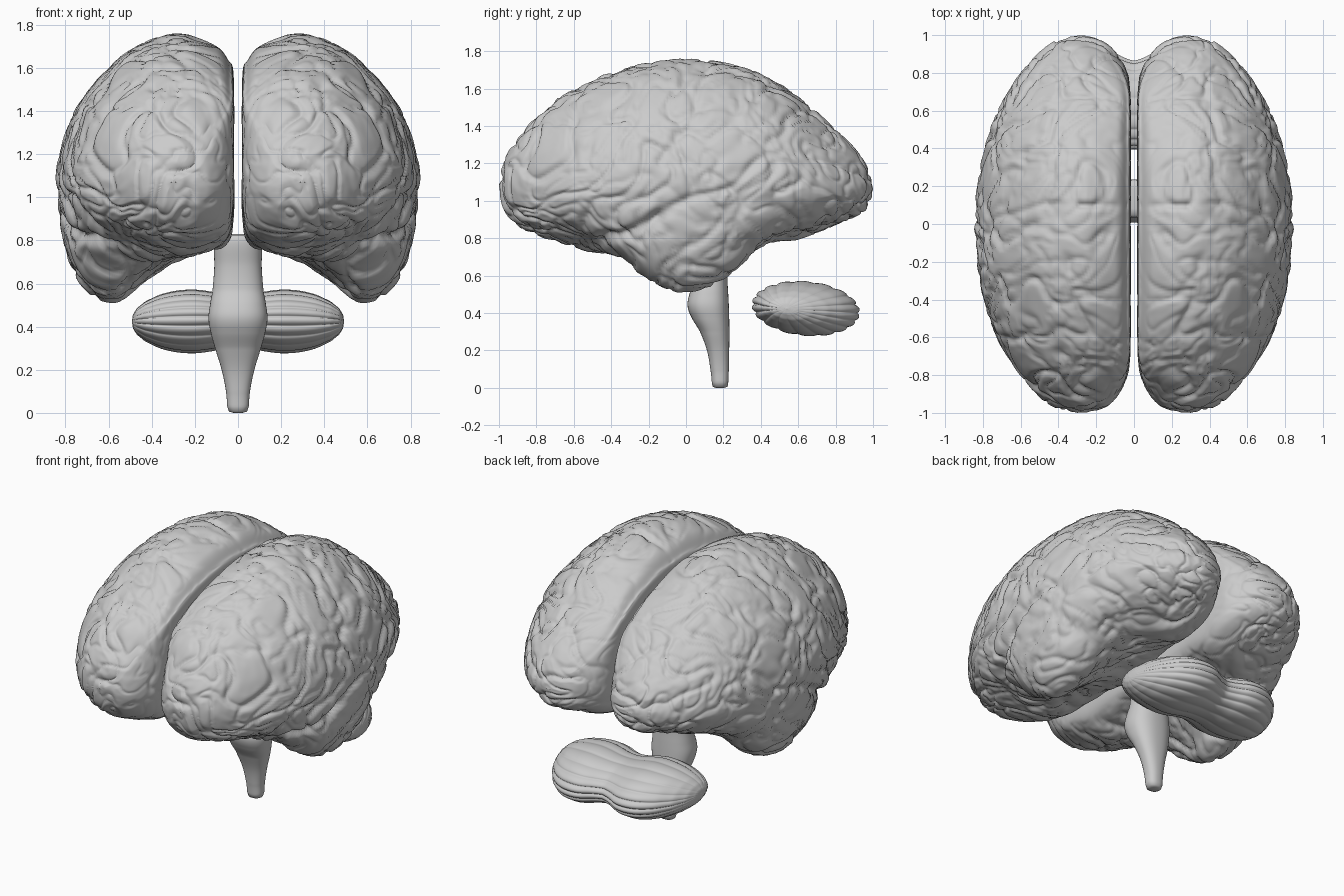
import bpy, bmesh, math
from mathutils import Vector, Matrix, noise

cube = bpy.data.objects.get("Cube")
if cube:
    bpy.data.objects.remove(cube, do_unlink=True)

grey = bpy.data.materials.new("tissue_grey")
grey.use_nodes = True
grey.diffuse_color = (0.6, 0.6, 0.6, 1)
grey.node_tree.nodes["Principled BSDF"].inputs["Base Color"].default_value = (0.6, 0.6, 0.6, 1)


def cubic(p0, p1, p2, p3, f):
    return p1 + 0.5 * f * (p2 - p0 + f * (2 * p0 - 5 * p1 + 4 * p2 - p3 + f * (3 * (p1 - p2) + p3 - p0)))


def closed_curve(points, count):
    """Smooth closed loop through a few points."""
    pts, n = [Vector(p) for p in points], len(points)
    out = []
    for k in range(count):
        i, f = divmod(k * n / count, 1)
        i = int(i)
        out.append(cubic(pts[i - 1], pts[i], pts[(i + 1) % n], pts[(i + 2) % n], f))
    return out


def sample(keys, rows, t):
    """Smooth value of a table of rows at position t."""
    i = 0
    while i < len(keys) - 2 and t > keys[i + 1]:
        i += 1
    f = min(1, max(0, (t - keys[i]) / (keys[i + 1] - keys[i])))
    r = [rows[min(max(j, 0), len(rows) - 1)] for j in range(i - 1, i + 3)]
    return [cubic(a, b, c, d, f) for a, b, c, d in zip(*r)]


def smooth(a, b, x):
    x = min(1, max(0, (x - a) / (b - a)))
    return x * x * (3 - 2 * x)


def loft(name, rings, displace=None):
    """Skin closed rings, cap the ends, optionally push vertices along their normals."""
    bm = bmesh.new()
    loops = [[bm.verts.new(p) for p in ring] for ring in rings]
    n = len(loops[0])
    for a, b in zip(loops, loops[1:]):
        for i in range(n):
            bm.faces.new((a[i], a[(i + 1) % n], b[(i + 1) % n], b[i]))
    bm.faces.new(loops[0])
    bm.faces.new(loops[-1])
    bmesh.ops.recalc_face_normals(bm, faces=bm.faces)
    bm.normal_update()
    if displace:
        moves = [v.normal * displace(v.co, v.normal) for v in bm.verts]
        for v, m in zip(bm.verts, moves):
            v.co += m
    mesh = bpy.data.meshes.new(name)
    bm.to_mesh(mesh)
    bm.free()
    return add(name, mesh)


def add(name, mesh):
    mesh.materials.clear()
    mesh.materials.append(grey)
    mesh.shade_smooth()
    obj = bpy.data.objects.new(name, mesh)
    bpy.context.collection.objects.link(obj)
    return obj


# Hemisphere stations: y, inner x, outer x, bottom, top
stations = [
    (-1, .3, .3, 1.08, 1.08), (-.95, .13, .45, .92, 1.25), (-.8, .035, .595, .82, 1.45),
    (-.6, .02, .72, .76, 1.59), (-.4, .02, .785, .69, 1.68), (-.2, .02, .825, .58, 1.73),
    (0, .02, .835, .515, 1.75), (.2, .02, .825, .585, 1.735), (.4, .02, .79, .735, 1.67),
    (.6, .02, .715, .80, 1.55), (.8, .035, .595, .875, 1.375), (.95, .14, .44, .95, 1.2),
    (1, .29, .29, 1.06, 1.06)]
keys = [math.acos(-s[0]) for s in stations]

# Unit cross-sections, inner side at 0: middle with hanging temporal lobe, plain ends, round tips
SEG, RINGS = 230, 220
middle = closed_curve([(0, .2), (0, .72), (.03, .83), (.11, .93), (.34, 1), (.61, .875), (.86, .56), (.98, .22),
                       (1, -.1), (.95, -.57), (.85, -.88), (.68, -1), (.49, -.8), (.28, -.63), (.05, -.53),
                       (0, -.3)], SEG)
plain = closed_curve([(0, .2), (0, .72), (.03, .83), (.11, .93), (.34, 1), (.61, .9), (.86, .59), (.98, .23),
                      (1, -.1), (.95, -.42), (.84, -.68), (.66, -.86), (.45, -.97), (.25, -1), (.05, -.8),
                      (0, -.3)], SEG)
disc = closed_curve([(.5 - .5 * math.cos(a), math.sin(a)) for a in
                     [math.pi * d for d in (.06, .2, .27, .35, .47, .6, .75, .92, 1.05, 1.17, 1.28, 1.4, 1.5,
                                            1.62, 1.75, 1.9)]], SEG)


def hemisphere_ring(t):
    y, xi, xo, zb, zt = sample(keys, stations, t)
    w = smooth(.15, .6, abs(y - .03))
    tip = smooth(.65, 1, abs(y))
    zc = 1.07
    ring = []
    for m, p, q in zip(middle, plain, disc):
        u, v = m.lerp(p, w).lerp(q, tip)
        ring.append((xi + u * (xo - xi), y, zc + v * ((zt - zc) if v > 0 else (zc - zb))))
    return ring


def groove(y, z, a, b, width):
    """Depth factor of a furrow along a segment seen from the side."""
    p, a, b = Vector((y, z)), Vector(a), Vector(b)
    f = min(1, max(0, (p - a).dot(b - a) / (b - a).length_squared))
    return math.exp(-((p - a.lerp(b, f)).length / width) ** 2)


def folds(co, no):
    """Meandering furrows between rounded ridges, fading on the flat inner wall and at the tips."""
    wall = smooth(.4, .9, -no.x) * (1 - smooth(.08, .2, co.x)) * (1 - .7 * smooth(.55, .8, abs(co.y)))
    mask = (1 - .95 * wall) * (.5 + .5 * smooth(.05, .3, co.x))
    mask *= smooth(.01, .05, math.hypot(co.x - .3, co.z - 1.07))
    warp = noise.noise_vector(co * 3.2)
    q = co + .12 * warp
    big = noise.noise(q * 5 + Vector((3, 1, 7)))
    fine = noise.noise(q * 9 + Vector((9, 4, 2)) + warp * .5)
    ridge = min(1, abs(big) * 5) ** .6
    small = min(1, abs(fine) * 4.5) ** .7
    d = .021 * (ridge - .78) + .012 * (small - .78) + .005 * big
    d += .003 * noise.noise(q * 22)
    if co.x > .3:
        y, z = co.y + .08 * warp.x, co.z + .08 * warp.y
        d -= .04 * groove(y, z, (-.42, .80), (-.15, .93), .035)
        d -= .018 * groove(y, z, (-.15, .93), (.42, 1.2), .022)
        d -= .012 * groove(y, z, (-.12, 1.2), (.1, 1.7), .02)
    elif no.z > .3:
        d -= .015 * math.exp(-((co.y - .1) / .015) ** 2)
    return d * mask


left = loft("left_hemisphere", [hemisphere_ring(math.pi * (k + .15) / (RINGS + .3)) for k in range(RINGS + 1)], folds)
mirrored = left.data.copy()
mirrored.transform(Matrix.Scale(-1, 4, Vector((1, 0, 0))))
mirrored.flip_normals()
add("right_hemisphere", mirrored)

# Brain stem stations: height, half width, front y, back y
stem = [(0, .02, .16, .205), (.006, .042, .143, .222), (.03, .05, .138, .226), (.1, .056, .13, .229),
        (.2, .076, .112, .231), (.3, .106, .075, .232), (.38, .128, .028, .231), (.44, .137, .008, .229),
        (.5, .13, .018, .226), (.57, .118, .045, .222), (.68, .11, .05, .222), (.79, .112, .035, .235),
        (.825, .1, .045, .225), (.83, .05, .08, .19)]


def stem_ring(z):
    w, a, b = sample([s[0] for s in stem], [s[1:] for s in stem], z)
    ring = []
    for k in range(48):
        t = 2 * math.pi * k / 48
        c, s = math.cos(t), math.sin(t)
        ring.append((w * math.copysign(abs(c) ** .85, c), (a + b) / 2 + (b - a) / 2 * math.copysign(abs(s) ** .85, s), z))
    return ring


levels = [s[0] for s in stem[:3]] + [.03 + .01 * k for k in range(1, 79)] + [.825, .83]
loft("brain_stem", [stem_ring(z) for z in levels])

# Cerebellum stations: distance from centre, half height, half depth, middle y
lobes = [(0, .12, .235, .63), (.06, .125, .25, .635), (.13, .138, .28, .64), (.2, .146, .288, .64),
         (.28, .142, .273, .635), (.36, .124, .235, .615), (.43, .092, .175, .585), (.47, .06, .115, .56),
         (.488, .03, .055, .545), (.492, .003, .004, .54)]


def cerebellum_ring(x):
    h, d, yc = sample([s[0] for s in lobes], [s[1:] for s in lobes], abs(x))
    ring = []
    for k in range(200):
        t = 2 * math.pi * k / 200
        scallop = abs(math.sin(9 * t + .7 * math.sin(2 * t + .5))) ** .6
        r = .945 + .06 * scallop
        y = r * d * math.cos(t)
        ring.append((x, yc + y, .424 + r * h * math.sin(t) - .07 * y))
    return ring


loft("cerebellum", [cerebellum_ring(-.492 * math.cos(math.pi * k / 90)) for k in range(91)])
